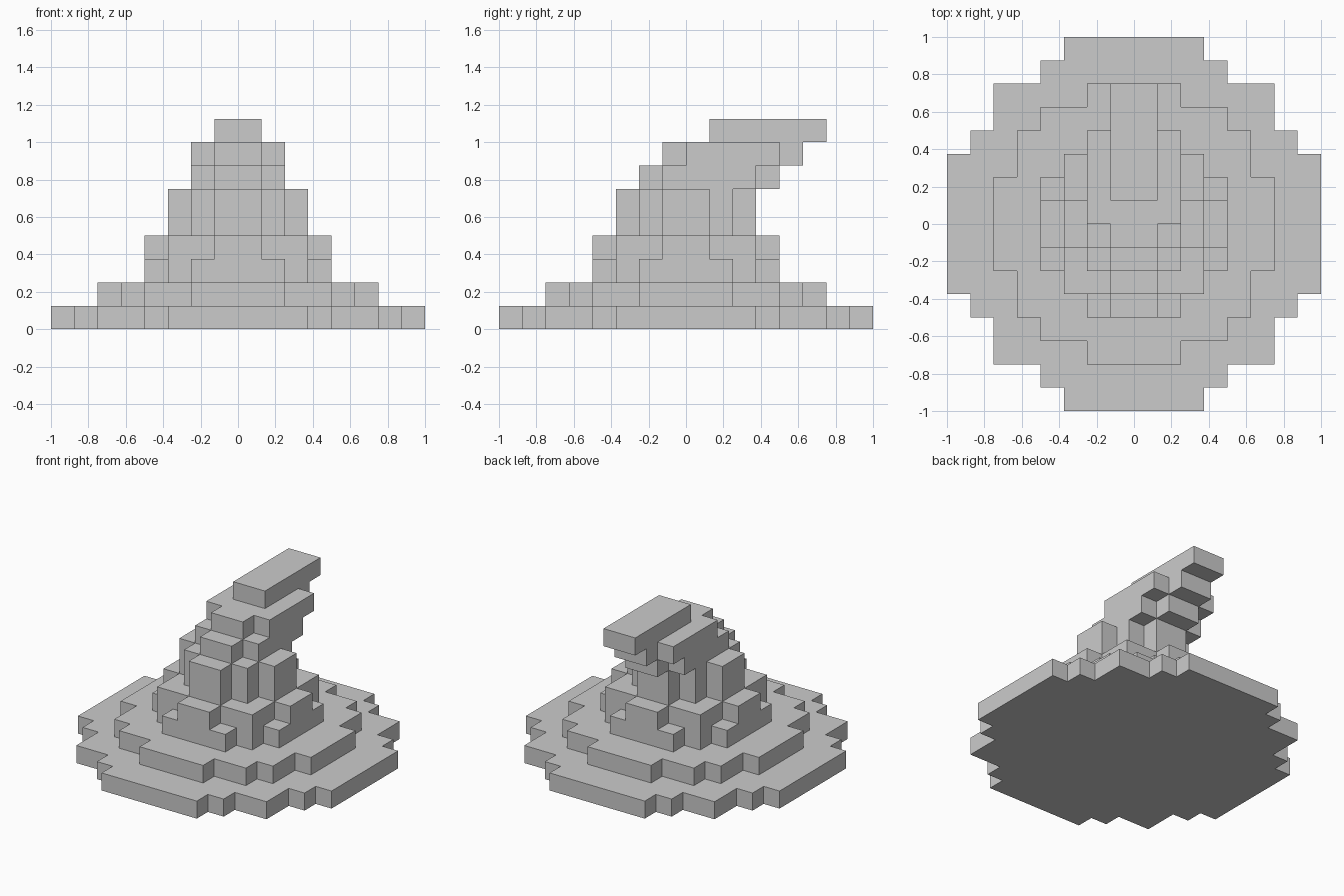
import bpy, bmesh
from mathutils import Vector

if "Cube" in bpy.data.objects:
    bpy.data.objects.remove(bpy.data.objects["Cube"])

U = 0.125  # size of one block


def build(name, layers):
    """Layers are (z0, z1, [(half_width, y0, y1), ...]) in blocks; only the outer skin is made."""
    cells = {(x, y, z)
             for z0, z1, slabs in layers
             for w, y0, y1 in slabs
             for x in range(-w, w) for y in range(y0, y1) for z in range(z0, z1)}
    bm = bmesh.new()
    for c in cells:
        for axis in range(3):
            for side in (0, 1):
                n = list(c)
                n[axis] += 2 * side - 1
                if tuple(n) in cells:
                    continue
                a, b = (axis + 1) % 3, (axis + 2) % 3
                loop = []
                for da, db in ((0, 0), (1, 0), (1, 1), (0, 1)):
                    p = Vector(c)
                    p[axis] += side
                    p[a] += da
                    p[b] += db
                    loop.append(bm.verts.new(p * U))
                bm.faces.new(loop if side else loop[::-1])
    bmesh.ops.remove_doubles(bm, verts=bm.verts, dist=1e-4)
    bmesh.ops.dissolve_limit(bm, angle_limit=0.01, verts=bm.verts, edges=bm.edges)
    mesh = bpy.data.meshes.new(name)
    bm.to_mesh(mesh)
    bm.free()
    obj = bpy.data.objects.new(name, mesh)
    bpy.context.collection.objects.link(obj)
    return obj


def ring(*steps):
    """Front/back symmetric slabs from (half_width, half_depth) pairs."""
    return [(w, -d, d) for w, d in steps]


# Wide stepped brim
build("brim", [
    (0, 1, ring((8, 3), (7, 4), (6, 6), (4, 7), (3, 8))),
    (1, 2, ring((6, 2), (5, 4), (4, 5), (2, 6))),
])

# Tapering upright crown
build("crown", [
    (2, 3, ring((4, 2), (3, 3), (2, 4))),
    (3, 4, ring((4, 1), (3, 3), (1, 4))),
    (4, 6, ring((3, 1), (2, 2), (1, 3))),
])

# Tip bending towards the back
build("bent_tip", [
    (6, 7, [(1, -2, 4), (2, -1, 3)]),
    (7, 8, [(1, -1, 5), (2, 0, 4)]),
    (8, 9, [(1, 1, 6)]),
])
